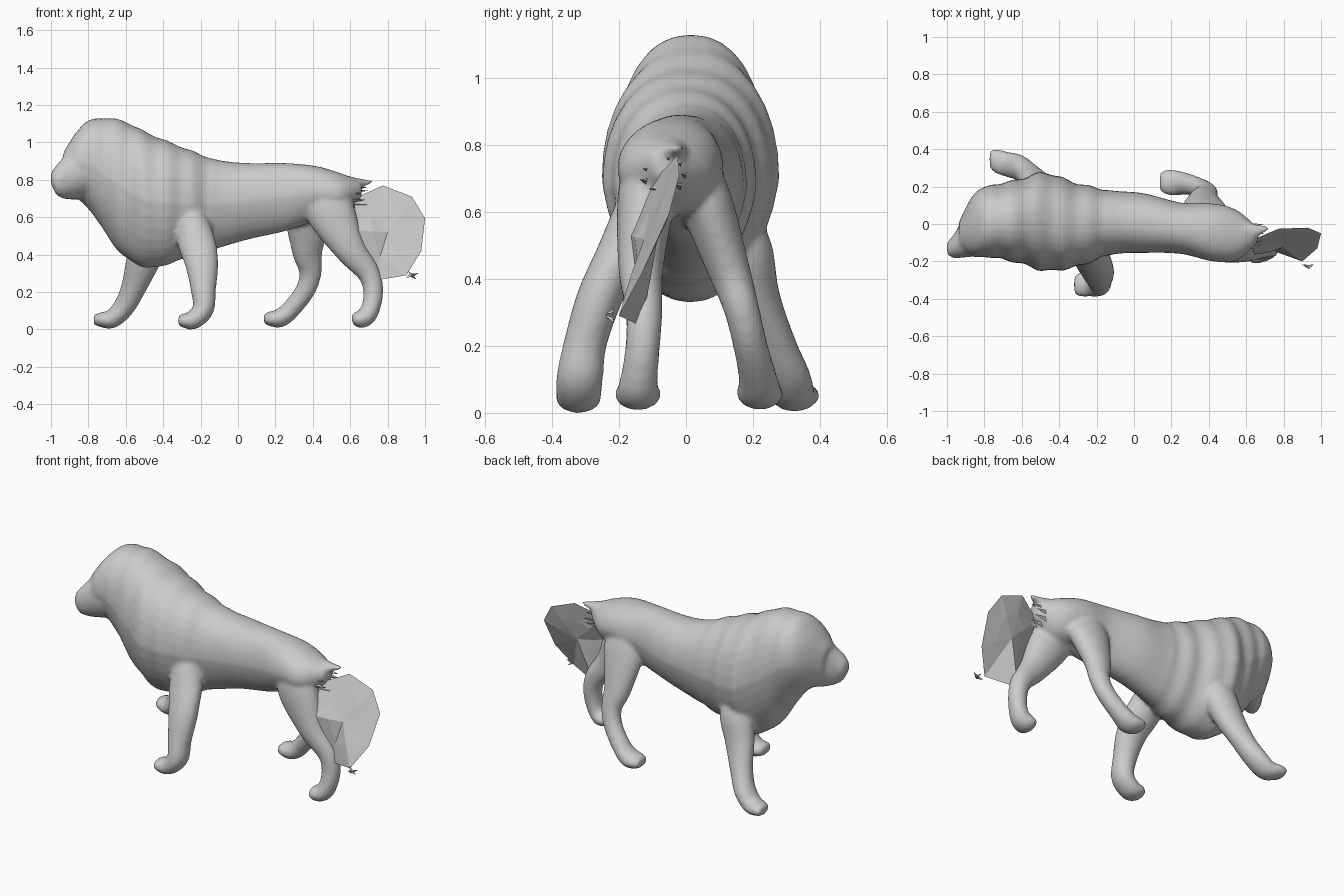
import bpy, bmesh, math, random
from mathutils import Vector

if "Cube" in bpy.data.objects:
    bpy.data.objects.remove(bpy.data.objects["Cube"])

random.seed(4)
FORWARD = Vector((1, 0, 0))
SIDE = Vector((0, 1, 0))


def spline(rows, steps=8):
    """Catmull-Rom interpolation of station rows."""
    out = []
    for i in range(len(rows) - 1):
        p0, p1 = rows[max(i - 1, 0)], rows[i]
        p2, p3 = rows[i + 1], rows[min(i + 2, len(rows) - 1)]
        for s in range(steps):
            t = s / steps
            out.append([0.5 * (2 * b + (c - a) * t + (2 * a - 5 * b + 4 * c - d) * t * t
                               + (3 * b - a - 3 * c + d) * t ** 3)
                        for a, b, c, d in zip(p0, p1, p2, p3)])
    return out + [list(rows[-1])]


def loft(bm, rows, axis=None, power=2.0, sides=32, taper=0):
    """Skin oval rings; row = x, y, z, radius in the xz plane, radius in y."""
    rings = []
    for i, (x, y, z, ru, rv) in enumerate(rows):
        a, b = rows[max(i - 1, 0)], rows[min(i + 1, len(rows) - 1)]
        tan = axis or Vector((b[0] - a[0], 0, b[2] - a[2])).normalized()
        u = tan.cross(SIDE)
        ring = []
        for k in range(sides):
            t = math.tau * k / sides
            c, s = math.cos(t), math.sin(t)
            c = math.copysign(abs(c) ** (2 / power), c)
            s = math.copysign(abs(s) ** (2 / power), s) * (1 - taper * max(0, -c))
            ring.append(bm.verts.new(Vector((x, y, z)) + u * c * ru + SIDE * s * rv))
        rings.append(ring)
    for r0, r1 in zip(rings, rings[1:]):
        for k in range(sides):
            j = (k + 1) % sides
            bm.faces.new((r0[k], r0[j], r1[j], r1[k]))
    bm.faces.new(rings[0][::-1])
    bm.faces.new(rings[-1])


def leg(bm, joints, toe, radii):
    """Limb through the joints, then a rounded paw reaching to the toe."""
    rows = [(*p, *r) for p, r in zip(joints, radii)]
    ankle, toe = Vector(joints[-1]), Vector(toe)
    for t, ru, rv in ((.4, .05, .068), (.75, .04, .066), (.96, .028, .05), (1, .01, .03)):
        p = ankle.lerp(toe, t)
        rows.append((p.x, p.y, toe.z + .01 * (1 - t), ru, rv))
    loft(bm, spline(rows, 5), sides=24)


def finish(bm, name):
    bmesh.ops.recalc_face_normals(bm, faces=bm.faces)
    me = bpy.data.meshes.new(name)
    bm.to_mesh(me)
    bm.free()
    ob = bpy.data.objects.new(name, me)
    bpy.context.collection.objects.link(ob)
    return ob


bm = bmesh.new()

# Torso, mane and head: x, top z, bottom z, right y, left y; soft folds in the mane
profile = [
    (-.935, .945, .74, -.13, .015), (-.86, 1.06, .70, -.175, .155), (-.78, 1.125, .62, -.18, .205),
    (-.63, 1.12, .41, -.205, .235), (-.48, 1.05, .33, -.25, .275), (-.31, .98, .37, -.23, .22),
    (-.12, .91, .43, -.165, .18), (.05, .89, .48, -.155, .165), (.25, .89, .525, -.16, .115),
    (.42, .873, .58, -.2, .11), (.55, .835, .60, -.195, .075), (.66, .79, .70, -.10, -.02)]
rows = []
for x, t, b, y0, y1 in spline(profile, 10):
    fold = .006 * math.sin(x * 46) if -.75 < x < -.12 else 0
    rows.append((x, (y0 + y1) / 2, (t + b) / 2, (t - b) / 2 + fold * .6, (y1 - y0) / 2 + fold))
loft(bm, rows, FORWARD, 2.2, taper=.22)

# Muzzle, widening into the brow
loft(bm, spline([(-1, -.13, .808, .03, .03), (-.965, -.12, .80, .085, .062),
                 (-.90, -.07, .825, .13, .108), (-.80, -.01, .86, .16, .16)]), FORWARD, 2.1)

# Front legs, right then left
front = [(.06, .07), (.10, .087), (.09, .074), (.067, .066), (.057, .07)]
leg(bm, [(-.27, -.11, .70), (-.23, -.175, .50), (-.195, -.25, .36), (-.185, -.30, .21),
         (-.185, -.317, .11)], (-.32, -.325, .045), front)
leg(bm, [(-.42, .14, .60), (-.46, .17, .50), (-.51, .205, .36), (-.56, .26, .22),
         (-.61, .30, .12)], (-.772, .345, .05), front)

# Hind legs, right then left
hind = [(.07, .07), (.13, .085), (.085, .067), (.061, .055), (.053, .052), (.05, .058)]
leg(bm, [(.46, -.11, .76), (.49, -.12, .64), (.60, -.135, .43), (.70, -.125, .30),
         (.723, -.13, .19), (.70, -.142, .09)], (.61, -.145, .052), hind)
leg(bm, [(.42, .01, .76), (.38, .05, .65), (.37, .125, .43), (.387, .165, .31),
         (.36, .19, .21), (.28, .215, .105)], (.138, .226, .055), hind)

# Tail stump
loft(bm, [(.54, -.05, .775, .06, .07), (.64, -.04, .782, .028, .042),
          (.73, -.02, .79, .005, .006)], sides=16)

body = finish(bm, "body")
mod = body.modifiers.new("fuse", 'REMESH')
mod.mode = 'VOXEL'
mod.voxel_size = .013
mod.use_smooth_shade = True
mod = body.modifiers.new("soften", 'SMOOTH')
mod.factor = .5
mod.iterations = 4

# Faceted tail fan: a thin slanted lens
bm = bmesh.new()
outline = [(.62, -.09, .70), (.775, -.025, .77), (.93, -.02, .71), (1, -.05, .595),
           (.98, -.13, .42), (.90, -.2, .29), (.72, -.135, .26), (.635, -.165, .53)]
rim = [bm.verts.new(p) for p in outline]
centre = Vector((.80, -.105, .52))
n = len(rim)
for side in (-1, 1):
    inner = [bm.verts.new(v.co.lerp(centre, .5) + SIDE * side * random.uniform(.010, .02)) for v in rim]
    hub = bm.verts.new(centre + SIDE * side * .02)
    for i in range(n):
        j = (i + 1) % n
        bm.faces.new((rim[i], rim[j], inner[j]))
        bm.faces.new((rim[i], inner[j], inner[i]))
        bm.faces.new((inner[i], inner[j], hub))
finish(bm, "tail_fan")

# Ragged tufts: tail root, along the thigh, and the loose tip
bm = bmesh.new()


def tuft(base, offset, width):
    base, offset = Vector(base), Vector(offset)
    u = offset.orthogonal().normalized()
    w = offset.normalized().cross(u)
    ring = [bm.verts.new(base + (u * math.cos(a) + w * math.sin(a)) * width) for a in (0, 2.1, 4.2)]
    top = bm.verts.new(base + offset)
    bm.faces.new(ring)
    for i in range(3):
        bm.faces.new((ring[i], ring[(i + 1) % 3], top))


for i in range(9):
    c, s = math.cos(math.tau * i / 9), math.sin(math.tau * i / 9)
    tuft((.58, -.07 + .06 * c, .71 + .05 * s), (random.uniform(.06, .13), .01, 0), .02)
for i in range(5):
    tuft((.55 + .02 * i, -.165, .66 - .06 * i), (.06, -.01, -.10), .024)
for i in range(4):
    a = i * 1.6 + .5
    tuft((.93, -.23, .29), (.04 * math.cos(a), .015, .025 * math.sin(a)), .012)
finish(bm, "tail_tufts")
